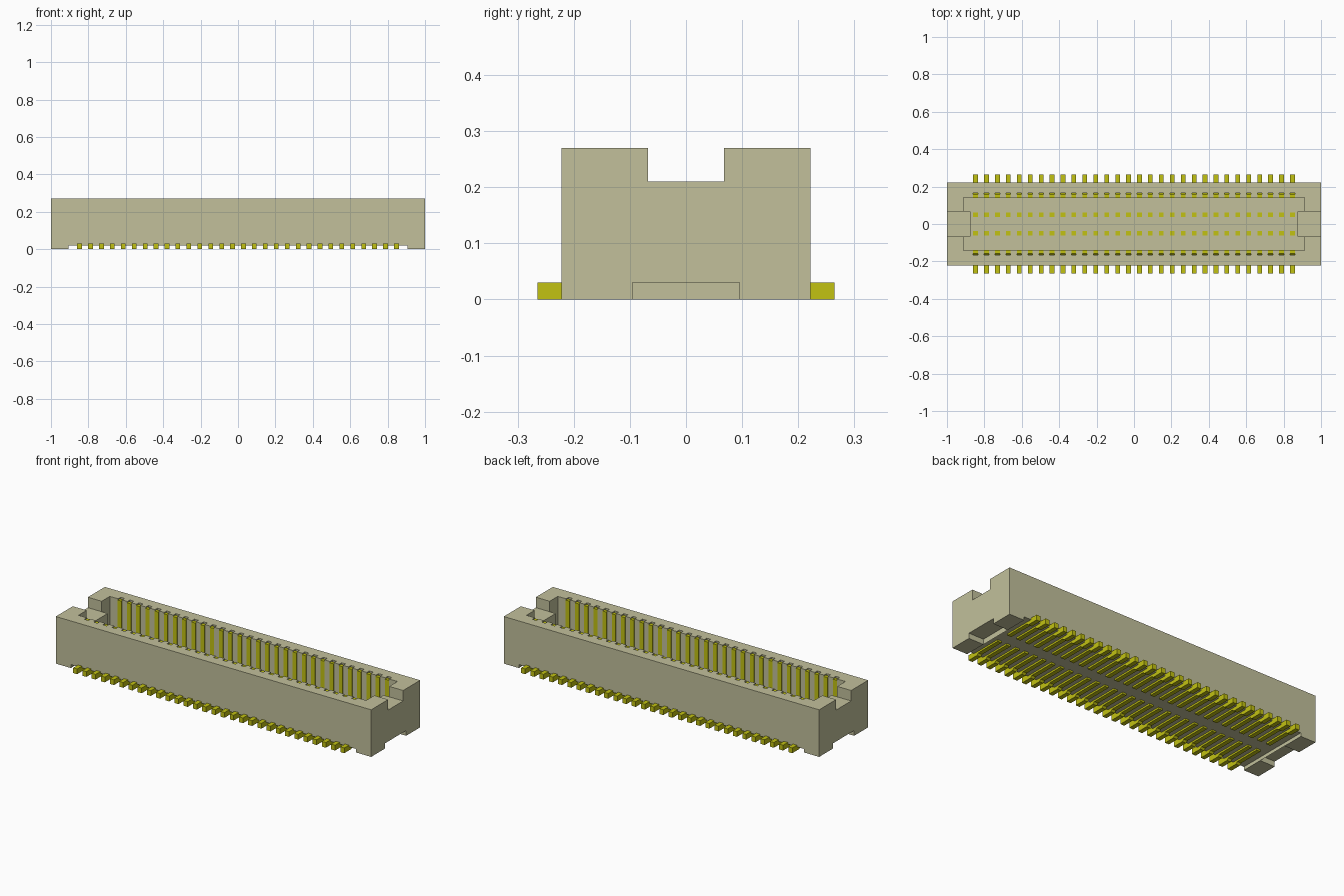
import bpy, bmesh
from mathutils import Matrix, Vector

if "Cube" in bpy.data.objects:
    bpy.data.objects.remove(bpy.data.objects["Cube"], do_unlink=True)


def material(name, rgb):
    m = bpy.data.materials.new(name)
    m.use_nodes = True
    col = (*rgb, 1.0)
    m.diffuse_color = col
    m.node_tree.nodes["Principled BSDF"].inputs["Base Color"].default_value = col
    return m


TAN = material("tan plastic", (0.54, 0.53, 0.33))
GOLD = material("yellow contact", (0.54, 0.54, 0.006))


def box(bm, x0, x1, y0, y1, z0, z1):
    lo = Vector((min(x0, x1), min(y0, y1), min(z0, z1)))
    hi = Vector((max(x0, x1), max(y0, y1), max(z0, z1)))
    mat = Matrix.Translation((lo + hi) / 2) @ Matrix.Diagonal((*(hi - lo), 1))
    bmesh.ops.create_cube(bm, size=1, matrix=mat)


def prism(bm, profile, x0, x1):
    """Extrude a y,z profile along x."""
    face = bm.faces.new([bm.verts.new((x0, y, z)) for y, z in profile])
    ext = bmesh.ops.extrude_face_region(bm, geom=[face])
    verts = [g for g in ext["geom"] if isinstance(g, bmesh.types.BMVert)]
    bmesh.ops.translate(bm, verts=verts, vec=(x1 - x0, 0, 0))


def make(name, bm, mat):
    bmesh.ops.recalc_face_normals(bm, faces=bm.faces)
    me = bpy.data.meshes.new(name)
    bm.to_mesh(me)
    bm.free()
    me.materials.append(mat)
    ob = bpy.data.objects.new(name, me)
    bpy.context.collection.objects.link(ob)
    return ob


def cut(target, name, boxes):
    bm = bmesh.new()
    for b in boxes:
        box(bm, *b)
    cutter = make(name, bm, TAN)
    cutter.hide_render = True
    cutter.hide_viewport = True
    cutter.display_type = 'WIRE'
    mod = target.modifiers.new(name, 'BOOLEAN')
    mod.operation = 'DIFFERENCE'
    mod.solver = 'EXACT'
    mod.object = cutter


COUNT, SPAN, HALF = 30, 0.847, 0.0125
FLOOR = 0.06
pin_x = [-SPAN + 2 * SPAN * i / (COUNT - 1) for i in range(COUNT)]

# Housing: a block with a deep socket, end notches and a raised underside
bm = bmesh.new()
box(bm, -1, 1, -0.222, 0.222, 0, 0.27)
housing = make("housing", bm, TAN)
cut(housing, "socket_cutter", [(-0.912, 0.912, -0.142, 0.142, FLOOR, 0.4)])
cut(housing, "notch_cutter", [(s * 0.87, s * 1.1, -0.068, 0.068, 0.21, 0.4) for s in (-1, 1)])
cut(housing, "underside_cutter", [(-0.905, 0.905, -0.3, 0.3, -0.1, 0.02)])
cut(housing, "end_slot_cutter", [(s * 0.905, s * 1.1, -0.095, 0.095, -0.1, 0.03) for s in (-1, 1)])
cut(housing, "contact_slot_cutter",
    [(x - HALF, x + HALF, s * 0.13, s * 0.165, FLOOR, 0.4) for x in pin_x for s in (-1, 1)])

# Ledges reaching into the socket below the notches
for s, side in ((1, "left"), (-1, "right")):
    bm = bmesh.new()
    box(bm, s * 0.875, s * 0.93, -0.068, 0.068, FLOOR - 0.01, 0.21)
    make(side + "_end_ledge", bm, TAN)

# Contacts: solder foot, strip under the base, inner stub and wall column
foot = [(0.265, 0), (0.265, 0.03), (0.20, 0.03), (0.20, 0.02), (0.062, 0.02),
        (0.062, FLOOR + 0.008), (0.038, FLOOR + 0.008), (0.038, 0.01),
        (0.19, 0.01), (0.20, 0)]
column = [(0.138, FLOOR - 0.01), (0.165, FLOOR - 0.01), (0.165, 0.258),
          (0.158, 0.264), (0.138, 0.264)]
for s, side in ((-1, "front"), (1, "back")):
    for part, profile in (("feet", foot), ("wall_contacts", column)):
        bm = bmesh.new()
        for x in pin_x:
            prism(bm, [(s * y, z) for y, z in profile], x - HALF, x + HALF)
        make(side + "_" + part, bm, GOLD)
